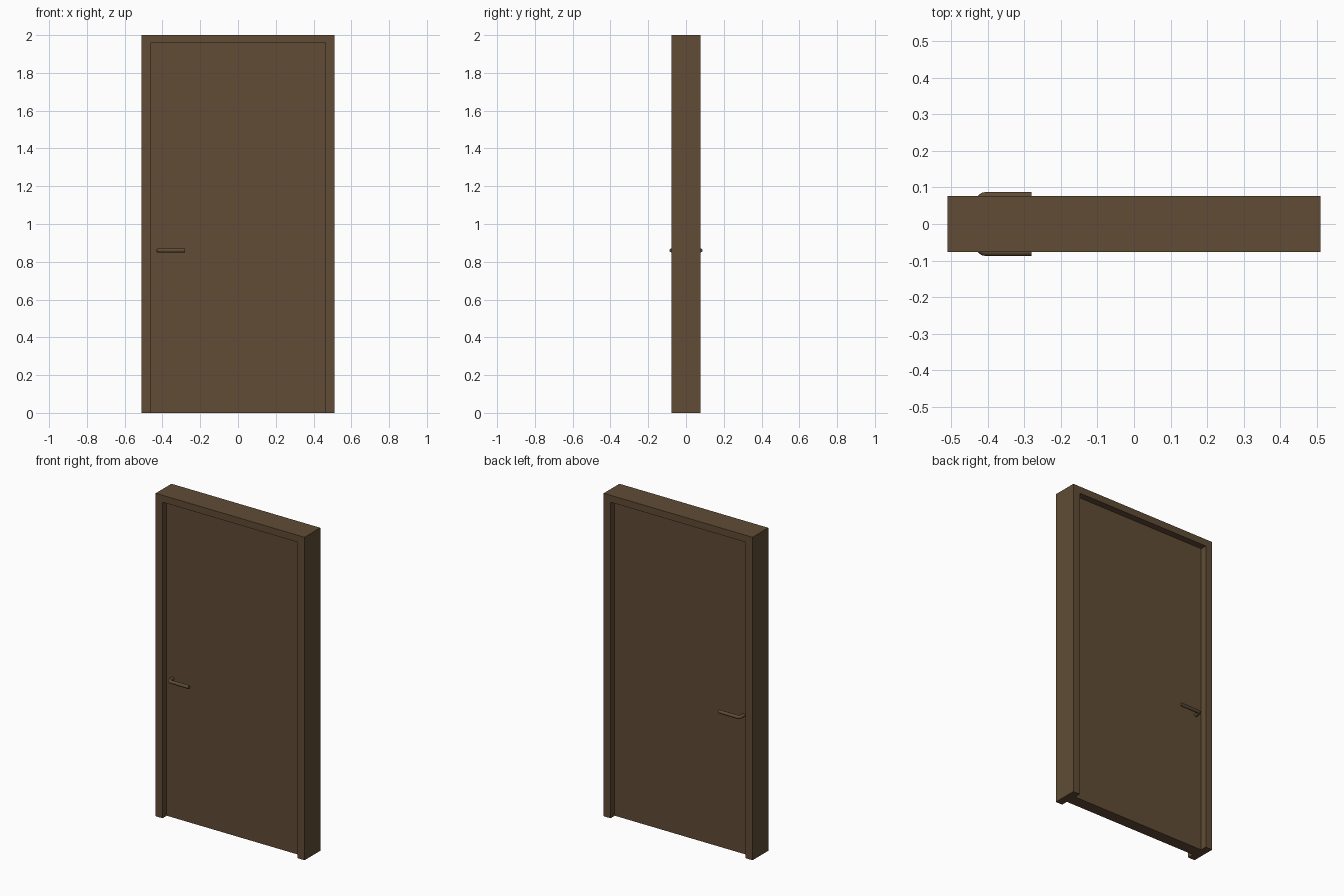
import bpy, bmesh, math
from mathutils import Vector

if "Cube" in bpy.data.objects:
    bpy.data.objects.remove(bpy.data.objects["Cube"])

wood = bpy.data.materials.new("brown_wood")
wood.diffuse_color = (0.115, 0.072, 0.036, 1)
wood.use_nodes = True
wood.node_tree.nodes["Principled BSDF"].inputs["Base Color"].default_value = wood.diffuse_color


def finish(bm, name):
    bmesh.ops.recalc_face_normals(bm, faces=bm.faces)
    me = bpy.data.meshes.new(name)
    bm.to_mesh(me)
    bm.free()
    me.materials.append(wood)
    ob = bpy.data.objects.new(name, me)
    bpy.context.collection.objects.link(ob)
    return ob


def extrude_profile(name, points, y0, y1):
    """Extrude an XZ outline along y."""
    bm = bmesh.new()
    face = bm.faces.new([bm.verts.new((x, y0, z)) for x, z in points])
    new = bmesh.ops.extrude_face_region(bm, geom=[face])["geom"]
    verts = [v for v in new if isinstance(v, bmesh.types.BMVert)]
    bmesh.ops.translate(bm, verts=verts, vec=(0, y1 - y0, 0))
    return finish(bm, name)


W, D, H = 0.51, 0.077, 2.0      # outer half width, half depth, height
IW, IH = 0.463, 1.957           # opening half width and height
PANEL = 0.036                   # half thickness of the door leaf

# Frame: one upside-down U
extrude_profile("door_frame", [(-W, 0), (-W, H), (W, H), (W, 0),
                               (IW, 0), (IW, IH), (-IW, IH), (-IW, 0)], -D, D)

# Door leaf
extrude_profile("door_leaf", [(-IW, 0), (-IW, IH), (IW, IH), (IW, 0)], -PANEL, PANEL)


# Lever handles: bent tube on each side of the leaf
def handle(name, side, r=0.0105, n=12):
    path = [Vector((-0.422, side * (PANEL - 0.005), 0.86)),
            Vector((-0.422, side * 0.06, 0.86))]
    cx, cy, br = -0.405, 0.06, 0.017
    for i in range(1, 5):
        a = math.radians(90 * i / 4)
        path.append(Vector((cx - br * math.cos(a), side * (cy + br * math.sin(a)), 0.86)))
    path.append(Vector((-0.28, side * 0.077, 0.86)))
    up = Vector((0, 0, 1))
    bm = bmesh.new()
    rings = []
    for i, p in enumerate(path):
        t = (path[min(i + 1, len(path) - 1)] - path[max(i - 1, 0)]).normalized()
        if i == 1:
            t = Vector((0, side, 0))
        if i == len(path) - 2:
            t = Vector((1, 0, 0))
        s = t.cross(up)
        rings.append([bm.verts.new(p + r * (math.cos(2 * math.pi * k / n) * s
                                            + math.sin(2 * math.pi * k / n) * up))
                      for k in range(n)])
    for a, b in zip(rings, rings[1:]):
        for k in range(n):
            bm.faces.new((a[k], a[(k + 1) % n], b[(k + 1) % n], b[k]))
    bm.faces.new(rings[0])
    bm.faces.new(rings[-1])
    ob = finish(bm, name)
    bpy.ops.object.select_all(action='DESELECT')
    ob.select_set(True)
    bpy.context.view_layer.objects.active = ob
    bpy.ops.object.shade_smooth_by_angle(angle=math.radians(40))


handle("front_handle", -1)
handle("back_handle", 1)
